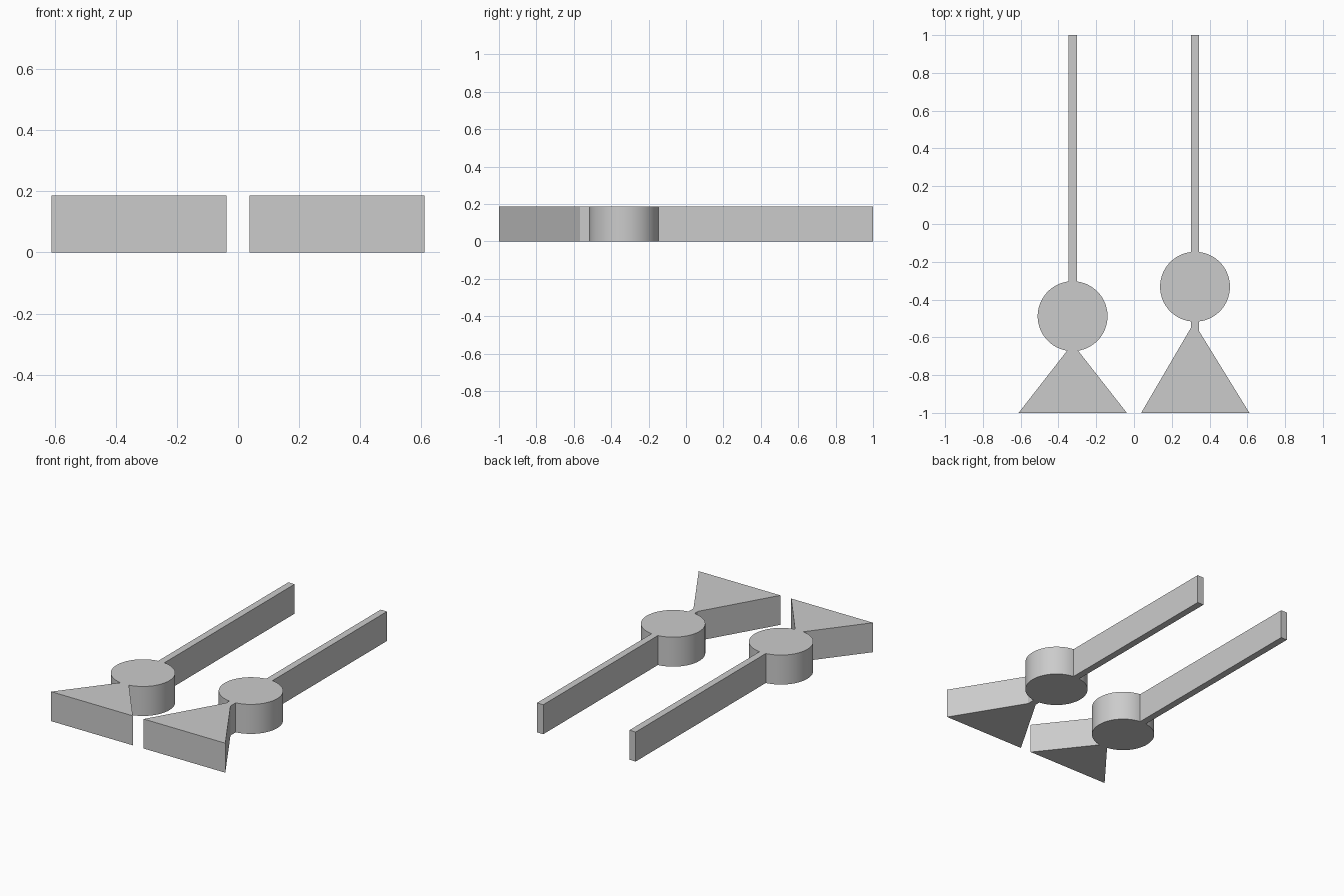
import bpy
import bmesh
from math import asin, pi, sin, cos

cube = bpy.data.objects.get("Cube")
if cube:
    bpy.data.objects.remove(cube, do_unlink=True)

HEIGHT = 0.187
RADIUS = 0.185
BAR_HALF = 0.022
ARC_STEPS = 40

grey = bpy.data.materials.new("plain_grey")
grey.use_nodes = True
colour = (0.6, 0.6, 0.6, 1)
grey.diffuse_color = colour
grey.node_tree.nodes["Principled BSDF"].inputs["Base Color"].default_value = colour


def arc(cx, cy, start, end):
    """Points along the disc rim between two angles."""
    angles = [start + (end - start) * i / ARC_STEPS for i in range(ARC_STEPS + 1)]
    return [(cx + RADIUS * cos(a), cy + RADIUS * sin(a)) for a in angles]


def make_part(name, cx, disc_y, foot_outer, foot_inner, neck, neck_half):
    """Extrude one outline: wedge foot, neck, round disc and long bar."""
    top = asin(BAR_HALF / RADIUS)
    low = asin(neck_half / RADIUS)
    outline = [(foot_outer, -1), (foot_inner, -1)] + neck[:1]
    outline += arc(cx, disc_y, -pi / 2 + low, pi / 2 - top)
    outline += [(cx + BAR_HALF, 1), (cx - BAR_HALF, 1)]
    outline += arc(cx, disc_y, pi / 2 + top, 3 * pi / 2 - low)
    outline += neck[1:]

    bm = bmesh.new()
    face = bm.faces.new([bm.verts.new((x, y, 0)) for x, y in outline])
    solid = bmesh.ops.extrude_face_region(bm, geom=[face])
    raised = [v for v in solid["geom"] if isinstance(v, bmesh.types.BMVert)]
    bmesh.ops.translate(bm, verts=raised, vec=(0, 0, HEIGHT))
    bmesh.ops.recalc_face_normals(bm, faces=bm.faces)

    mesh = bpy.data.meshes.new(name)
    bm.to_mesh(mesh)
    bm.free()
    mesh.materials.append(grey)
    obj = bpy.data.objects.new(name, mesh)
    bpy.context.collection.objects.link(obj)
    bpy.ops.object.select_all(action="DESELECT")
    obj.select_set(True)
    bpy.context.view_layer.objects.active = obj
    bpy.ops.object.shade_smooth_by_angle()


# Right handle: the wedge tip runs straight into the disc
make_part("right_handle", -0.325, -0.488, -0.611, -0.038, [], 0.029)

# Left handle: a short straight neck joins the wedge to the disc
make_part("left_handle", 0.323, -0.332, 0.038, 0.611,
          [(0.345, -0.568), (0.301, -0.55)], BAR_HALF)
